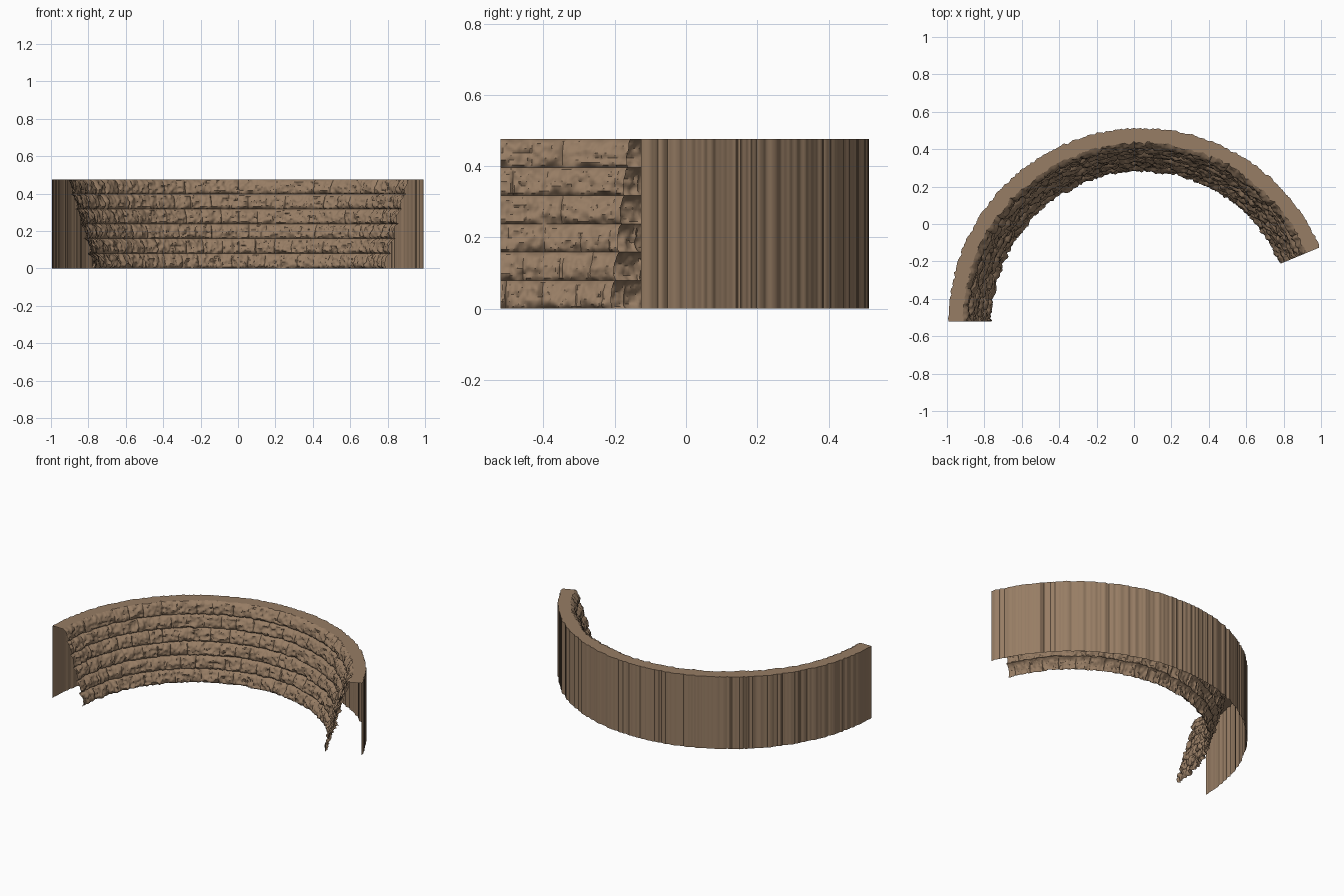
import bpy, math
from mathutils import Vector, noise

if "Cube" in bpy.data.objects:
    bpy.data.objects.remove(bpy.data.objects["Cube"])

CX, CY = 0.04, -0.52            # centre of the arc
START, END = math.radians(22.5), math.radians(180)
HEIGHT = 0.476
COURSES = 6
STEPS, ROWS = 440, 72

stone = bpy.data.materials.new("brown stone")
stone.use_nodes = True
colour = (0.31, 0.205, 0.128, 1)
stone.diffuse_color = colour
stone.node_tree.nodes["Principled BSDF"].inputs["Base Color"].default_value = colour


def outer_radius(a):
    # ragged outline, constant over the height
    p = Vector((math.cos(a), math.sin(a), 0))
    return 1.031 + 0.009 * noise.noise(p * 38) + 0.005 * noise.noise(p * 90)


def inner_radius(a, z):
    # battered face of stacked, rough stone courses
    t = z / HEIGHT
    level = t * COURSES
    row = min(int(level), COURSES - 1)
    f = level - row
    slope = 0.805 + 0.14 * (row + f ** 2) / COURSES
    groove = 0.012 * abs(2 * f - 1) ** 6
    stone_at = a * 9 + 0.5 * (row % 2) + 0.3 * noise.noise(Vector((a * 5, row, 0)))
    joint = 0.008 * abs(2 * (stone_at % 1) - 1) ** 14
    p = Vector((math.cos(a), math.sin(a), z * 1.3))
    rough = 0.011 * noise.noise(p * 16) + 0.011 * noise.noise(p * 36) + 0.005 * noise.noise(p * 75)
    return slope + groove + joint + rough - 0.004


def arc_sheet(name, rows, point, flip=False):
    # sweep a strip of rows around the arc; point gives radius and height
    verts, faces = [], []
    for i in range(STEPS + 1):
        a = START + (END - START) * i / STEPS
        for j in range(rows + 1):
            r, z = point(a, j / rows)
            verts.append((CX + r * math.cos(a), CY + r * math.sin(a), z))
    n = rows + 1
    for i in range(STEPS):
        for j in range(rows):
            k = i * n + j
            quad = (k, k + n, k + n + 1, k + 1)
            faces.append(quad[::-1] if flip else quad)
    mesh = bpy.data.meshes.new(name)
    mesh.from_pydata(verts, [], faces)
    mesh.materials.append(stone)
    obj = bpy.data.objects.new(name, mesh)
    bpy.context.collection.objects.link(obj)
    bpy.ops.object.select_all(action='DESELECT')
    obj.select_set(True)
    bpy.context.view_layer.objects.active = obj
    bpy.ops.object.shade_smooth_by_angle(angle=math.radians(40))
    return obj


def rim_point(a, t):
    inner, outer = inner_radius(a, HEIGHT), outer_radius(a)
    return outer + (inner - outer) * t, HEIGHT


# Hollow wall: open at the bottom and at both ends
arc_sheet("outer_wall", 1, lambda a, t: (outer_radius(a), t * HEIGHT))
arc_sheet("top_rim", 1, rim_point)
arc_sheet("inner_rock_face", ROWS, lambda a, t: (inner_radius(a, t * HEIGHT), t * HEIGHT), flip=True)
